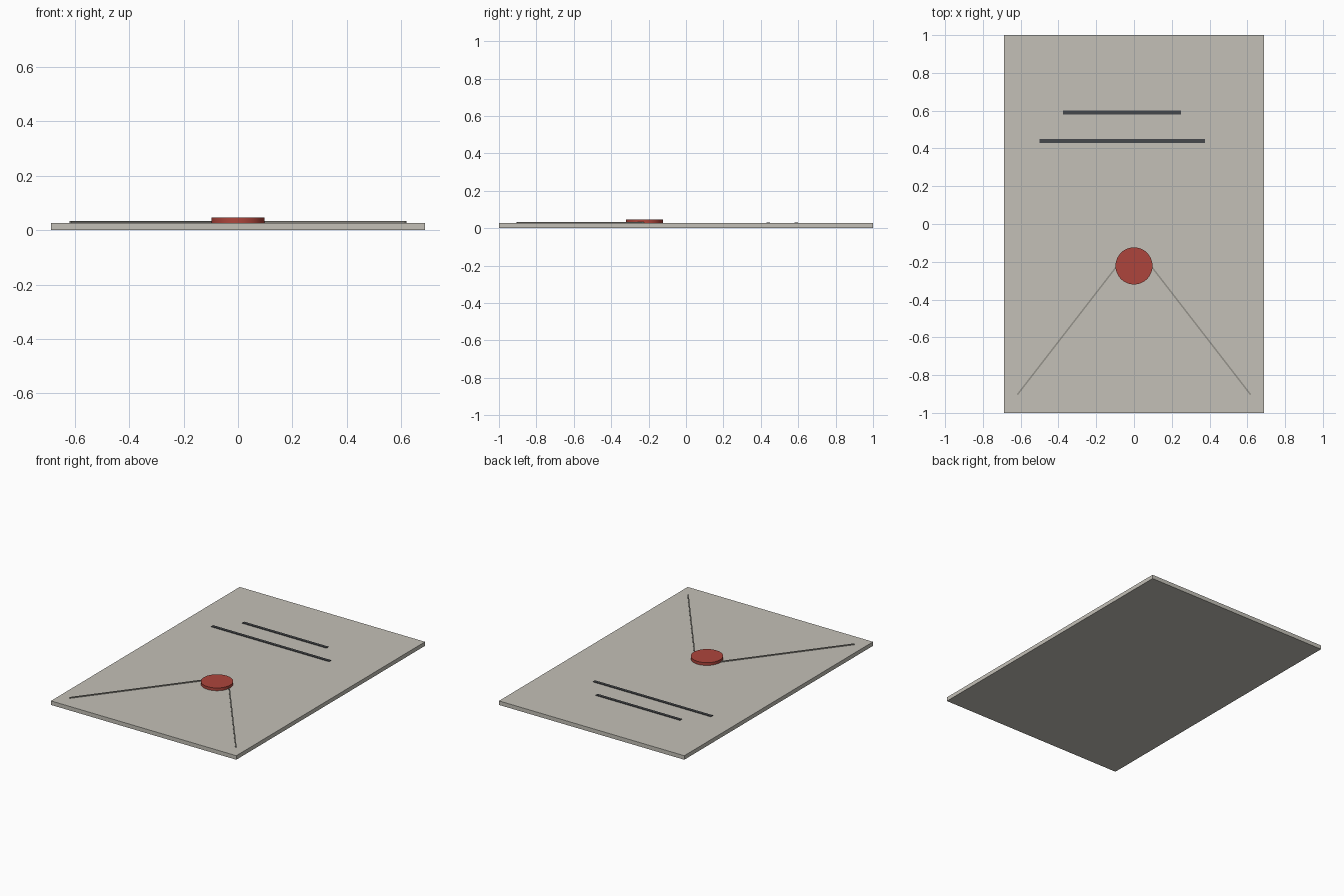
import bpy, math

if "Cube" in bpy.data.objects:
    bpy.data.objects.remove(bpy.data.objects["Cube"])

def material(name, rgb):
    m = bpy.data.materials.new(name)
    m.diffuse_color = (*rgb, 1)
    m.use_nodes = True
    m.node_tree.nodes["Principled BSDF"].inputs["Base Color"].default_value = m.diffuse_color
    return m

PAPER = material("paper", (0.55, 0.53, 0.475))
CREASE = material("crease_grey", (0.30, 0.29, 0.26))
INK = material("dark_ink", (0.06, 0.064, 0.07))
WAX = material("red_wax", (0.42, 0.06, 0.045))
TOP = 0.027  # upper face of the envelope

def box(name, center, size, mat, angle=0.0):
    bpy.ops.mesh.primitive_cube_add(size=1, location=center, rotation=(0, 0, angle))
    ob = bpy.context.object
    ob.name = name
    ob.scale = size
    bpy.ops.object.transform_apply(location=False, rotation=False, scale=True)
    ob.data.materials.append(mat)
    return ob

# Envelope body
box("envelope_body", (0, 0, TOP / 2), (1.375, 2.0, TOP), PAPER)

# Address lines
for name, x0, x1, y in (("address_line_short", -0.375, 0.25, 0.59),
                        ("address_line_long", -0.5, 0.375, 0.44)):
    box(name, ((x0 + x1) / 2, y, TOP + 0.001), (x1 - x0, 0.02, 0.006), INK)

# Flap creases, running from the lower corners under the seal
xa, ya, xb, yb = 0.617, -0.903, 0.075, -0.203
for name, s in (("crease_left", -1), ("crease_right", 1)):
    box(name, (s * (xa + xb) / 2, (ya + yb) / 2, TOP + 0.002),
        (math.hypot(xa - xb, ya - yb), 0.008, 0.008), CREASE,
        math.atan2(yb - ya, s * (xb - xa)))

# Wax seal
bpy.ops.mesh.primitive_cylinder_add(vertices=48, radius=0.098, depth=0.024,
                                    location=(0, -0.222, 0.034))
seal = bpy.context.object
seal.name = "wax_seal"
seal.data.materials.append(WAX)
bpy.ops.object.shade_smooth_by_angle(angle=math.radians(40))
